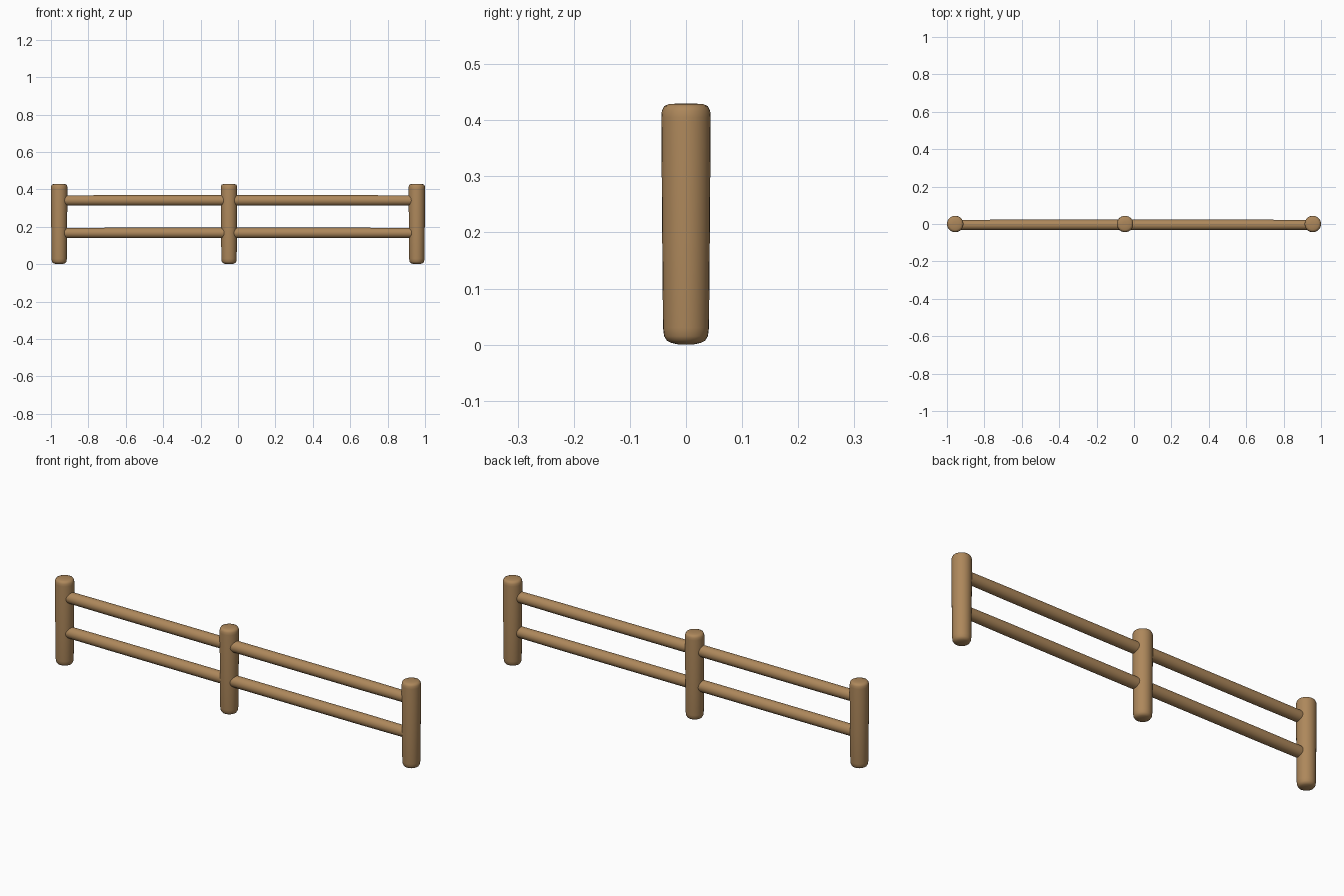
import bpy, bmesh, math
from mathutils import Matrix

if "Cube" in bpy.data.objects:
    bpy.data.objects.remove(bpy.data.objects["Cube"])

wood = bpy.data.materials.new("warm_brown_wood")
wood.diffuse_color = (0.42, 0.245, 0.105, 1)
wood.use_nodes = True
wood.node_tree.nodes["Principled BSDF"].inputs["Base Color"].default_value = wood.diffuse_color


def lathe(name, profile, matrix, sides=28):
    """Closed solid of revolution from (radius, height) points."""
    bm = bmesh.new()
    rings = [[bm.verts.new((r * math.cos(2 * math.pi * i / sides),
                            r * math.sin(2 * math.pi * i / sides), z))
              for i in range(sides)] for r, z in profile]
    for a, b in zip(rings, rings[1:]):
        for i in range(sides):
            j = (i + 1) % sides
            bm.faces.new((a[i], a[j], b[j], b[i]))
    bm.faces.new(rings[0][::-1])
    bm.faces.new(rings[-1])
    bm.transform(matrix)
    mesh = bpy.data.meshes.new(name)
    bm.to_mesh(mesh)
    bm.free()
    mesh.materials.append(wood)
    obj = bpy.data.objects.new(name, mesh)
    bpy.context.collection.objects.link(obj)
    bpy.context.view_layer.objects.active = obj
    obj.select_set(True)
    bpy.ops.object.shade_smooth_by_angle(angle=math.radians(40))
    obj.select_set(False)


# Posts: slightly wider at the top, with softly rounded, domed ends
post = [(0.012, 0.0), (0.026, 0.003), (0.034, 0.007), (0.039, 0.015),
        (0.041, 0.030), (0.0425, 0.2), (0.044, 0.405), (0.043, 0.417),
        (0.039, 0.425), (0.031, 0.4285), (0.012, 0.43)]
for name, x in (("left_post", -0.956), ("middle_post", -0.048), ("right_post", 0.956)):
    lathe(name, post, Matrix.Translation((x, 0, 0)))

# Rails: round poles running through the middle post, ends buried in the outer posts
rail = [(0.027, -0.955), (0.028, -0.7), (0.028, 0.7), (0.0265, 0.955)]
for name, z in (("lower_rail", 0.167), ("upper_rail", 0.341)):
    lathe(name, rail, Matrix.Translation((0, -0.005, z)) @ Matrix.Rotation(math.pi / 2, 4, 'Y'))
